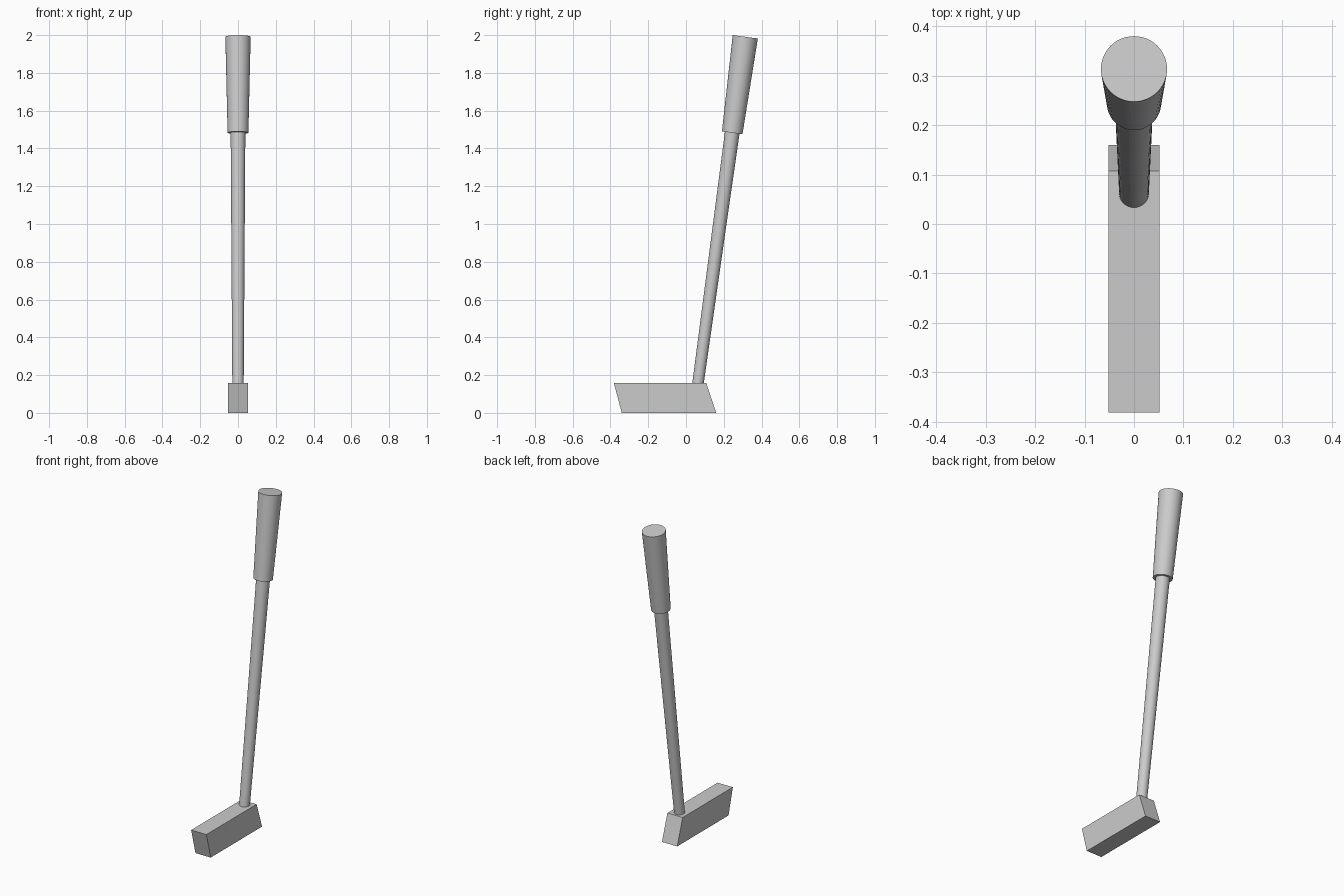
import bpy
import bmesh
from mathutils import Vector

cube = bpy.data.objects.get("Cube")
if cube:
    bpy.data.objects.remove(cube, do_unlink=True)

grey = bpy.data.materials.new("plain_grey")
grey.use_nodes = True
colour = (0.6, 0.6, 0.6, 1)
grey.diffuse_color = colour
grey.node_tree.nodes["Principled BSDF"].inputs["Base Color"].default_value = colour


def axis_point(z):
    """Point on the leaning centre line of the shaft at height z."""
    return Vector((0, 0.064 + 0.1365 * (z - 0.16), z))


def tapered_rod(name, z_low, z_high, r_low, r_high):
    low, high = axis_point(z_low), axis_point(z_high)
    bpy.ops.mesh.primitive_cone_add(vertices=48, radius1=r_low, radius2=r_high,
                                    depth=(high - low).length,
                                    location=(low + high) / 2)
    rod = bpy.context.object
    rod.name = name
    rod.rotation_euler = (high - low).to_track_quat('Z', 'Y').to_euler()
    rod.data.materials.append(grey)
    bpy.ops.object.shade_smooth_by_angle()


# Club head: slanted block extruded across x
half_width = 0.052
profile = [(-0.34, 0), (0.16, 0), (0.107, 0.158), (-0.382, 0.158)]
bm = bmesh.new()
side = bm.faces.new([bm.verts.new((-half_width, y, z)) for y, z in profile])
extruded = bmesh.ops.extrude_face_region(bm, geom=[side])["geom"]
bmesh.ops.translate(bm, vec=(2 * half_width, 0, 0),
                    verts=[v for v in extruded if isinstance(v, bmesh.types.BMVert)])
bmesh.ops.recalc_face_normals(bm, faces=bm.faces)
mesh = bpy.data.meshes.new("head")
bm.to_mesh(mesh)
bm.free()
mesh.materials.append(grey)
bpy.context.collection.objects.link(bpy.data.objects.new("head", mesh))

# Shaft, sunk a little into the head and the grip
tapered_rod("shaft", 0.13, 1.5, 0.03, 0.039)

# Grip, widening towards the top
tapered_rod("grip", 1.483, 1.991, 0.055, 0.067)
